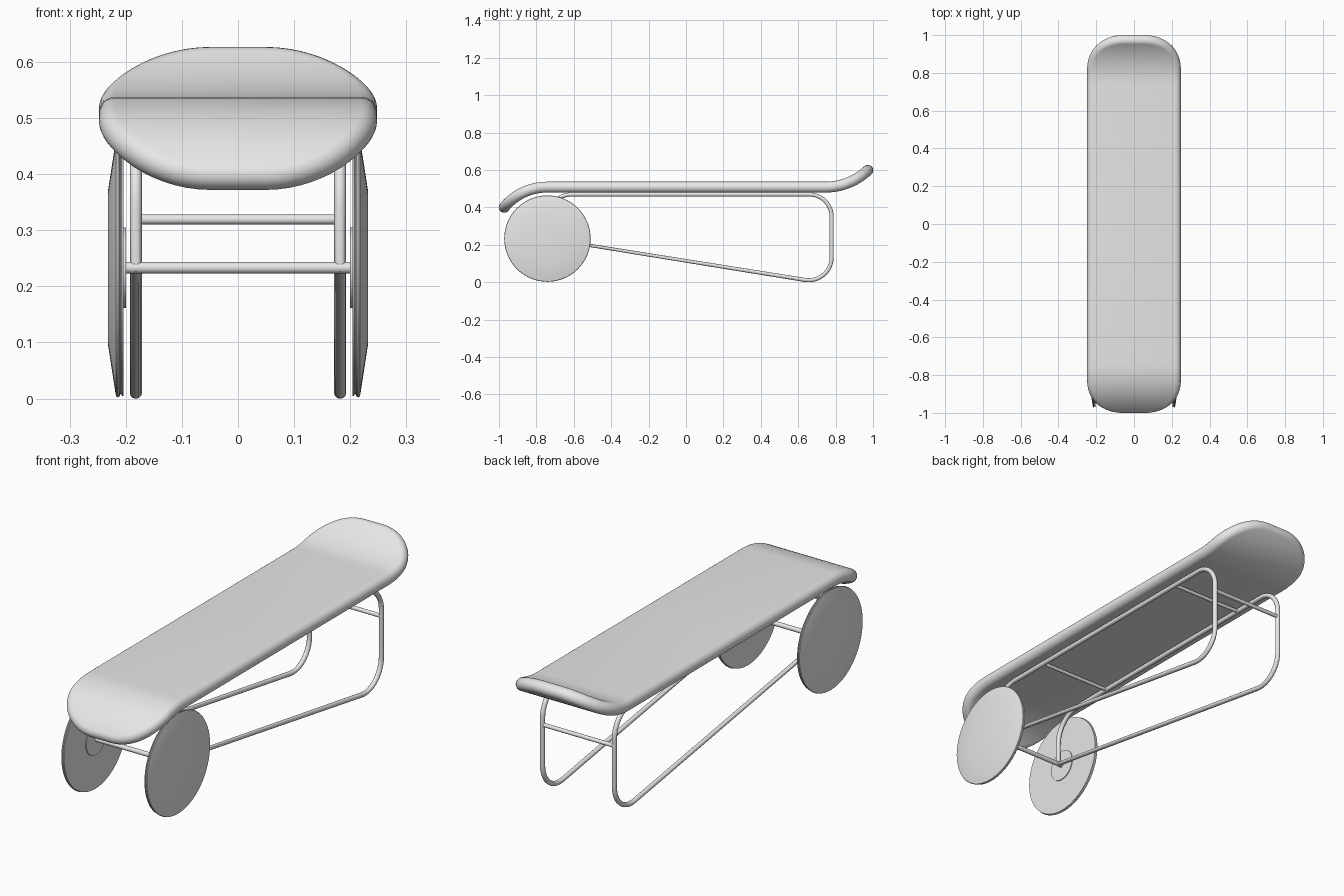
import bpy, bmesh
from math import sin, cos, atan2, pi, radians
from mathutils import Vector, Matrix

old = bpy.data.objects.get("Cube")
if old:
    bpy.data.objects.remove(old, do_unlink=True)

GREY = (0.8, 0.8, 0.8, 1)
mat = bpy.data.materials.new("light_grey")
mat.use_nodes = True
mat.diffuse_color = GREY
mat.node_tree.nodes["Principled BSDF"].inputs["Base Color"].default_value = GREY


def finish(name, bm, angle=40):
    bmesh.ops.remove_doubles(bm, verts=bm.verts, dist=1e-5)
    bmesh.ops.recalc_face_normals(bm, faces=bm.faces)
    me = bpy.data.meshes.new(name)
    bm.to_mesh(me)
    bm.free()
    me.materials.append(mat)
    ob = bpy.data.objects.new(name, me)
    bpy.context.collection.objects.link(ob)
    bpy.ops.object.select_all(action='DESELECT')
    ob.select_set(True)
    bpy.context.view_layer.objects.active = ob
    bpy.ops.object.shade_smooth_by_angle(angle=radians(angle))
    return ob


# Seat: rounded plank with a full round rim, bent down in front and up at the back
SEAT_Z, HALF_T, HALF_W, CORNER, BEND = 0.508, 0.029, 0.248, 0.2, 0.745


def bent(x, s, h):
    rise = 0.09 if s > 0 else -0.108
    side = 1 if s > 0 else -1
    run = 0.227
    full = 2 * atan2(abs(rise), run)
    radius = run / sin(full)
    a = max(0, abs(s) - BEND) / radius
    up = 1 if rise > 0 else -1
    y = min(abs(s), BEND) + radius * sin(a) - up * h * sin(a)
    z = SEAT_Z + up * radius * (1 - cos(a)) + h * cos(a)
    return Vector((x, side * y, z))


def end_length(rise):
    full = 2 * atan2(rise, 0.227)
    return BEND + 0.227 / sin(full) * full


def outline(grow):
    """Right half of the plank outline, from front to back."""
    r = CORNER - HALF_T
    cx = HALF_W - CORNER
    front, back = -end_length(0.108) + r, end_length(0.09) - r
    n = 14
    quarter = [i * pi / 2 / n for i in range(n + 1)]
    pts = [(cx + (r + grow) * sin(a), front - (r + grow) * cos(a)) for a in quarter]
    pts += [(cx + r + grow, s) for s in (-0.8, -0.77, -BEND, 0, BEND, 0.77, 0.8)]
    pts += [(cx + (r + grow) * cos(a), back + (r + grow) * sin(a)) for a in quarter]
    return pts


bm = bmesh.new()
rings = []
STEPS = 12
for k in range(STEPS + 1):
    a = -pi / 2 + pi * k / STEPS
    half = outline(HALF_T * cos(a))
    loop = half + [(-x, s) for x, s in reversed(half)]
    rings.append([bm.verts.new(bent(x, s, HALF_T * sin(a))) for x, s in loop])
count = len(rings[0])
for lo, hi in zip(rings, rings[1:]):
    for i in range(count):
        j = (i + 1) % count
        bm.faces.new((lo[i], lo[j], hi[j], hi[i]))
for ring in (rings[0], rings[-1]):
    for i in range(count // 2 - 1):
        bm.faces.new((ring[i], ring[i + 1], ring[count - 2 - i], ring[count - 1 - i]))
finish("seat", bm, 60)


# Tubes
def tube(name, points, radius, closed=False):
    cu = bpy.data.curves.new(name, 'CURVE')
    cu.dimensions = '3D'
    cu.bevel_depth = radius
    cu.bevel_resolution = 4
    cu.use_fill_caps = True
    sp = cu.splines.new('POLY')
    sp.points.add(len(points) - 1)
    for p, co in zip(sp.points, points):
        p.co = (*co, 1)
    sp.use_cyclic_u = closed
    tmp = bpy.data.objects.new(name + "_path", cu)
    bpy.context.collection.objects.link(tmp)
    dg = bpy.context.evaluated_depsgraph_get()
    me = bpy.data.meshes.new_from_object(tmp.evaluated_get(dg))
    bm = bmesh.new()
    bm.from_mesh(me)
    bpy.data.objects.remove(tmp)
    bpy.data.meshes.remove(me)
    return finish(name, bm)


def fillet(corners, n=12):
    """Round each (y, z, radius) corner of a closed path."""
    out = []
    for i, (y, z, r) in enumerate(corners):
        p = Vector((y, z))
        if r == 0:
            out.append(p)
            continue
        u = (Vector(corners[i - 1][:2]) - p).normalized()
        v = (Vector(corners[(i + 1) % len(corners)][:2]) - p).normalized()
        half = u.angle(v) / 2
        centre = p + (u + v).normalized() * (r / sin(half))
        start = p + u * (r * cos(half) / sin(half)) - centre
        turn = pi - 2 * half
        if u.x * v.y - u.y * v.x > 0:
            turn = -turn
        for k in range(n + 1):
            out.append(centre + Matrix.Rotation(turn * k / n, 2) @ start)
    return out


AXLE_Y, AXLE_Z, TOP_Z, REAR_Y, RAIL_X = -0.741, 0.233, 0.469, 0.779, 0.182
loop = fillet([(AXLE_Y, AXLE_Z, 0), (AXLE_Y, TOP_Z, 0.13),
               (REAR_Y, TOP_Z, 0.12), (REAR_Y, -0.011, 0.123)])
for side, sx in (("left", 1), ("right", -1)):
    tube(side + "_frame", [(sx * RAIL_X, p.x, p.y) for p in loop], 0.0108, True)

# Cross members between the two frames
for name, y, z, hx, r in (("axle", AXLE_Y, AXLE_Z, 0.204, 0.0105),
                          ("rear_crossbar", REAR_Y, 0.319, RAIL_X, 0.009),
                          ("front_seat_support", -0.41, TOP_Z, RAIL_X, 0.008),
                          ("rear_seat_support", 0.5, TOP_Z, RAIL_X, 0.008)):
    tube(name, [(-hx, y, z), (hx, y, z)], r)

# Wheels: turned discs with a coned outer face, grooved rim and inner hub plate
PROFILE = [(0, 0.232), (0.135, 0.232), (0.223, 0.2185), (0.229, 0.217), (0.231, 0.214),
           (0.229, 0.211), (0.225, 0.2095), (0.225, 0.208), (0.2285, 0.207),
           (0.2285, 0.204), (0.072, 0.204), (0.072, 0.200), (0, 0.200)]
for side, sx in (("left", 1), ("right", -1)):
    bm = bmesh.new()
    vs = [bm.verts.new((sx * x, AXLE_Y, AXLE_Z + r)) for r, x in PROFILE]
    es = [bm.edges.new(pair) for pair in zip(vs, vs[1:])]
    bmesh.ops.spin(bm, geom=vs + es, cent=(0, AXLE_Y, AXLE_Z), axis=(1, 0, 0),
                   angle=2 * pi, steps=64)
    finish(side + "_wheel", bm, 30)
